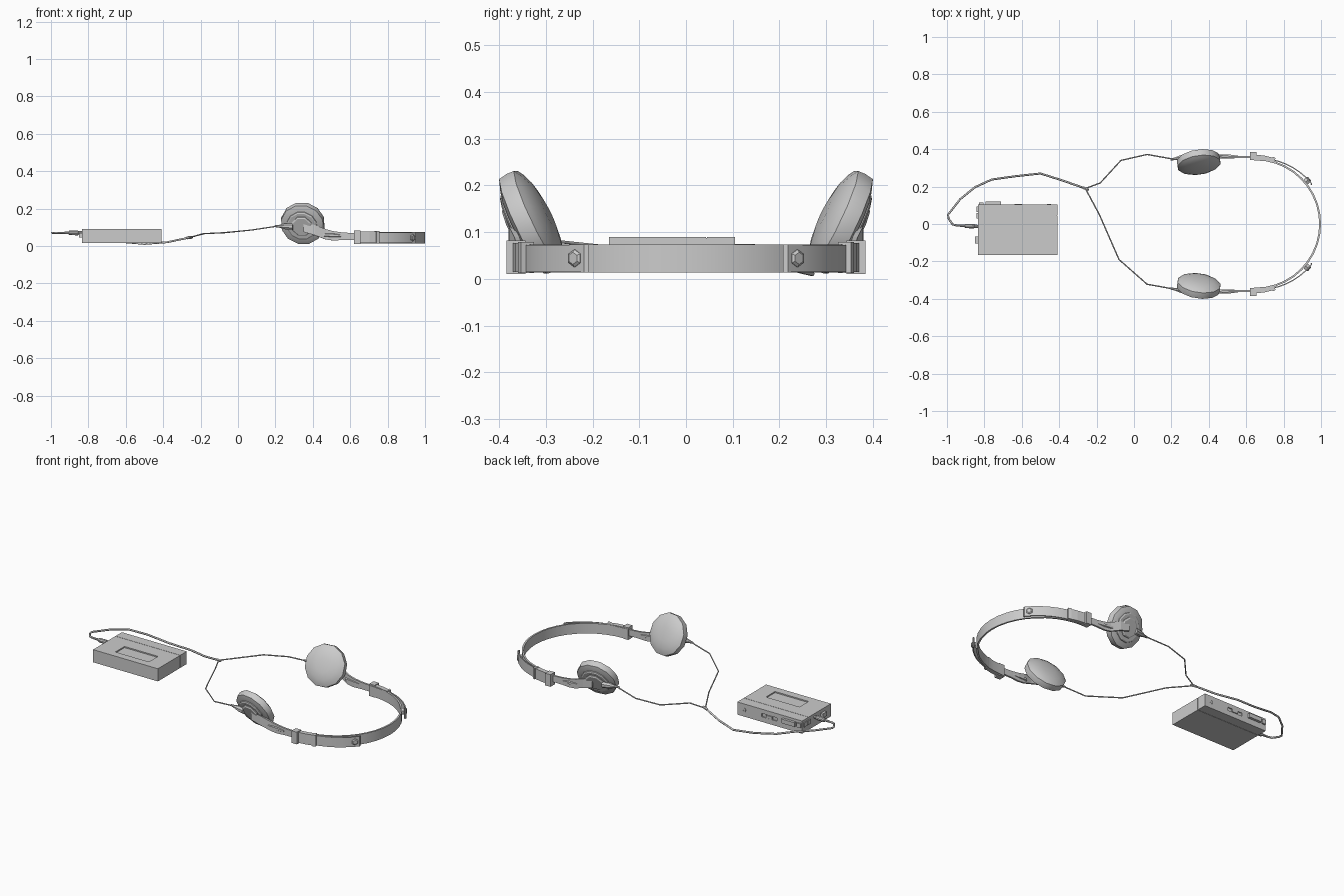
import bpy, bmesh, math
from mathutils import Vector, Matrix

if "Cube" in bpy.data.objects:
    bpy.data.objects.remove(bpy.data.objects["Cube"])


def finish(name, bm, mirror=False, smooth=0):
    bmesh.ops.recalc_face_normals(bm, faces=bm.faces)
    me = bpy.data.meshes.new(name)
    bm.to_mesh(me)
    bm.free()
    ob = bpy.data.objects.new(name, me)
    bpy.context.collection.objects.link(ob)
    if smooth:
        bpy.ops.object.select_all(action='DESELECT')
        ob.select_set(True)
        bpy.context.view_layer.objects.active = ob
        bpy.ops.object.shade_smooth_by_angle(angle=math.radians(smooth))
    if mirror:
        m = ob.modifiers.new("mirror", 'MIRROR')
        m.use_axis = (False, True, False)
        m.use_mirror_merge = False
    return ob


def box(name, x0, x1, y0, y1, z0, z1):
    bm = bmesh.new()
    bmesh.ops.create_cube(bm, size=1)
    for v in bm.verts:
        v.co = Vector(((x0, x1)[v.co.x > 0], (y0, y1)[v.co.y > 0], (z0, z1)[v.co.z > 0]))
    return finish(name, bm)


def lathe(name, profile, sides, origin, axis, mirror=False, smooth=0):
    """Profile of (radius, distance along axis), closed with end caps."""
    mat = Matrix.Translation(origin) @ Vector(axis).to_track_quat('Z', 'Y').to_matrix().to_4x4()
    bm = bmesh.new()
    rings = []
    for r, d in profile:
        rings.append([bm.verts.new(mat @ Vector((r * math.cos(t), r * math.sin(t), d)))
                      for t in (2 * math.pi * (i + .5) / sides for i in range(sides))])
    for a, b in zip(rings, rings[1:]):
        for i in range(sides):
            j = (i + 1) % sides
            bm.faces.new((a[i], a[j], b[j], b[i]))
    bm.faces.new(rings[0])
    bm.faces.new(rings[-1])
    return finish(name, bm, mirror, smooth)


def ribbon(name, pts, thick, mirror=False, smooth=0):
    """Upright strip along plan points (x, y, centre z, height)."""
    bm = bmesh.new()
    rings = []
    for i, (x, y, z, h) in enumerate(pts):
        a, b = pts[max(i - 1, 0)], pts[min(i + 1, len(pts) - 1)]
        n = Vector((a[1] - b[1], b[0] - a[0], 0)).normalized() * thick / 2
        c = Vector((x, y, z))
        up = Vector((0, 0, h / 2))
        rings.append([bm.verts.new(p) for p in (c + n + up, c + n - up, c - n - up, c - n + up)])
    for a, b in zip(rings, rings[1:]):
        for i in range(4):
            j = (i + 1) % 4
            bm.faces.new((a[i], a[j], b[j], b[i]))
    bm.faces.new(rings[0])
    bm.faces.new(rings[-1])
    return finish(name, bm, mirror, smooth)


def wire(name, pts, radius):
    cu = bpy.data.curves.new(name, 'CURVE')
    cu.dimensions = '3D'
    cu.bevel_depth = radius
    cu.bevel_resolution = 1
    cu.use_fill_caps = True
    sp = cu.splines.new('POLY')
    sp.points.add(len(pts) - 1)
    for p, co in zip(sp.points, pts):
        p.co = (*co, 1)
    ob = bpy.data.objects.new(name, cu)
    bpy.context.collection.objects.link(ob)


def cut(ob, cutter):
    m = ob.modifiers.new("cut", 'BOOLEAN')
    m.operation = 'DIFFERENCE'
    m.solver = 'EXACT'
    m.object = cutter
    cutter.hide_render = True
    cutter.hide_viewport = True


# Tape player: lid and back section separated by a fine seam
lid = box("player_front_body", -.835, -.41, -.165, .043, .015, .09)
rear = box("player_rear_body", -.835, -.41, .045, .105, .015, .09)
box("player_seam_core", -.832, -.413, .03, .06, .018, .087)
cut(lid, box("window_cutter", -.72, -.50, -.12, -.035, .083, .1))
box("window_pane", -.715, -.505, -.115, -.04, .08, .085)

# Player controls on the rear and left sides
cut(rear, box("slot_cutter", -.67, -.57, .099, .12, .045, .065))
box("slot_switch", -.64, -.60, .095, .108, .047, .063)
lathe("rear_socket", [(.012, 0), (.012, .003), (.007, .003), (.007, -.004)], 10,
      (-.455, .104, .055), (0, 1, 0))
box("wide_button", -.795, -.71, .1, .12, .05, .075)
box("small_button", -.83, -.805, .1, .115, .05, .075)
box("left_button", -.85, -.83, -.105, -.068, .045, .07)
for i in range(2):
    y = .03 + .035 * i
    box(f"left_key_{i}", -.841, -.83, y, y + .028, .05, .075)

# Plug and its strain relief
lathe("plug", [(.005, 0), (.007, .05), (.012, .052), (.013, .1), (.009, .102), (.009, .13)], 10,
      (-.955, -.008, .07), (1, -.04, 0), smooth=30)

# Ear pieces, tilted so the cushions face inward and upward
centre, outward = Vector((.348, .316, .128)), Vector((-.13, .89, -.43)).normalized()
lathe("ear_cushion", [(.04, -.025), (.08, -.018), (.105, -.008), (.118, 0), (.119, .016),
                      (.116, .036), (.09, .046)], 12, centre, outward, True, 30)
lathe("ear_housing", [(.085, .04), (.082, .05), (.075, .054)], 12, centre, outward, True)
lathe("ear_cap", [(.06, .05), (.058, .057), (.05, .062)], 8, centre, outward, True)
lathe("cable_boot", [(.005, 0), (.009, .03), (.017, .06), (.019, .1)], 8,
      (.195, .345, .106), (1, .15, -.02), True, 30)

# Arms from the ear pieces to the band
ribbon("ear_arm", [(.35, .375, .1, .05), (.41, .374, .085, .055), (.47, .362, .062, .055),
                   (.51, .359, .054, .05), (.56, .358, .052, .04), (.64, .357, .05, .036)],
       .011, True)
lathe("arm_pivot", [(.012, 0), (.012, .06), (.007, .1)], 6, (.455, .362, .06), (1, -.03, -.06), True)

# Headband
zc = .044


def arc(deg, r):
    t = math.radians(deg)
    return (.65 + r * math.cos(t), r * math.sin(t), zc)


N = 20
band = [(*arc(-90 + 180 * i / N, .345), .06) for i in range(N + 1)]
ribbon("headband", [(.62, -.348, zc, .06)] + band + [(.62, .348, zc, .06)], .01, smooth=30)

# Adjuster collars, outer sliding strips and hexagonal studs
ribbon("adjuster_sleeve", [(.63, .357, .046, .062), (.66, .357, .046, .062),
                           (.70, .352, .046, .062), (.75, .339, .046, .062)], .026, True)
ribbon("adjuster_collar", [(.62, .364, .046, .072), (.655, .364, .046, .072)], .04, True)
ribbon("adjuster_end", [(.735, .346, .046, .066), (.752, .339, .046, .066)], .03, True)
ribbon("slider_strip", [(*arc(78 - 7 * i, .354 + .0025 * i), .058) for i in range(6)]
       + [(*arc(36, .369), .06), (*arc(35, .363), .06)], .006, True, 30)
stud = arc(40, .35)
lathe("slider_stud", [(.019, 0), (.019, .022), (.013, .027)], 6, stud,
      Vector((stud[0] - .65, stud[1], 0)), True)

# Cables
joint = (-.26, .19, .045)
wire("left_ear_cable", [(.21, .347, .106), (.07, .372, .085), (-.07, .34, .071),
                        (-.18, .22, .066), joint], .0035)
wire("right_ear_cable", [(.21, -.347, .106), (.07, -.322, .085), (-.08, -.19, .071),
                         (-.185, .05, .066), joint], .0035)
wire("main_cable", [joint, (-.38, .232, .02), (-.5, .27, .011), (-.63, .256, .022),
                    (-.76, .238, .045), (-.85, .197, .066), (-.93, .132, .07),
                    (-.994, .05, .07), (-.992, .03, .07), (-.97, -.002, .07),
                    (-.94, -.009, .07)], .0055)
lathe("cable_joint", [(.005, -.02), (.008, -.01), (.008, .01), (.005, .02)], 6, joint, (1, -.35, .15))
